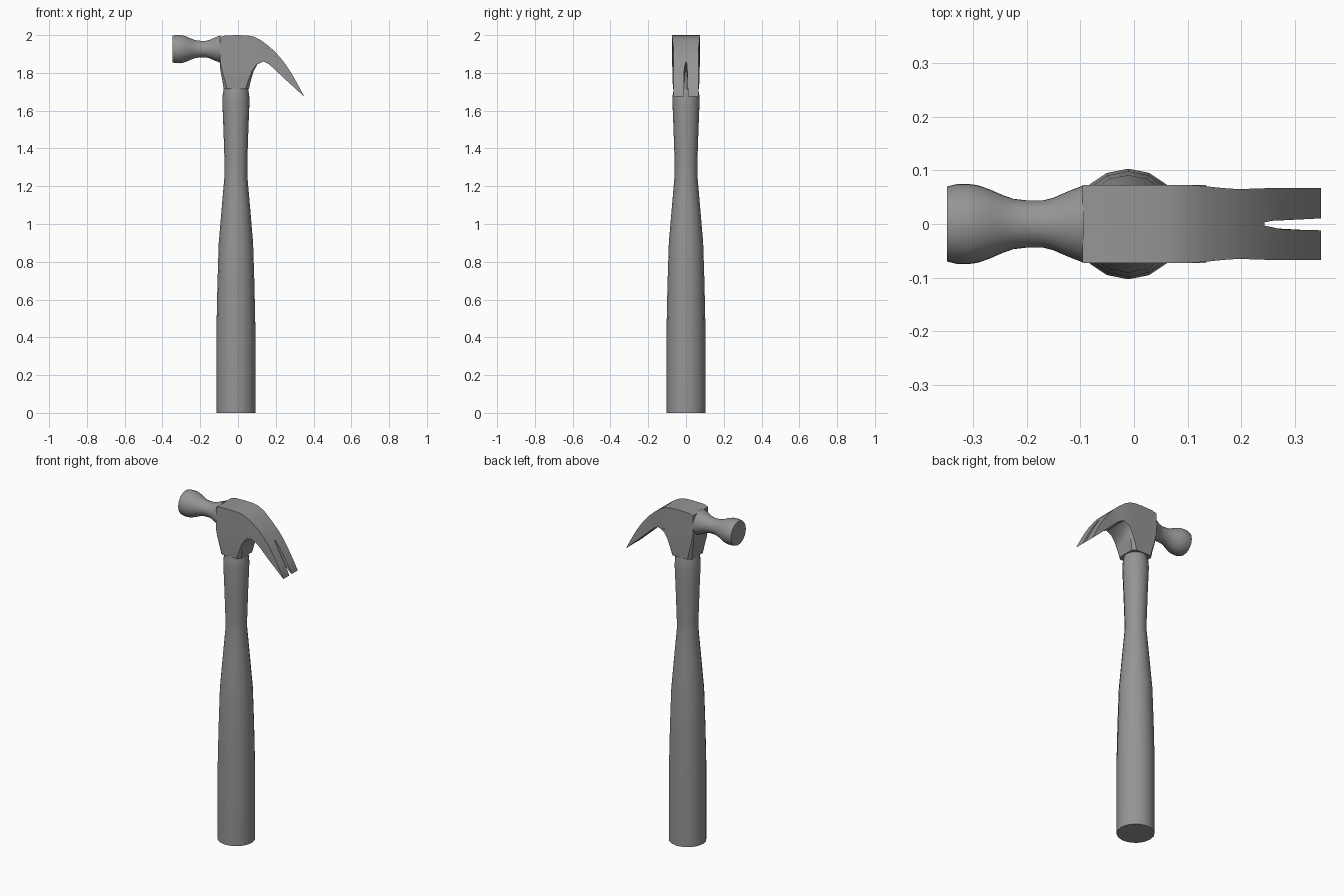
import bpy, bmesh, math

if "Cube" in bpy.data.objects:
    bpy.data.objects.remove(bpy.data.objects["Cube"])

CX = -0.011  # handle axis
GREY = bpy.data.materials.new("dark_grey")
GREY.diffuse_color = (.3, .3, .3, 1)
GREY.use_nodes = True
GREY.node_tree.nodes["Principled BSDF"].inputs["Base Color"].default_value = GREY.diffuse_color


def loft(name, rings, caps=(True, True), angle=30):
    """Skin a list of equal-length closed rings of 3D points."""
    bm = bmesh.new()
    vs = [[bm.verts.new(p) for p in r] for r in rings]
    n = len(rings[0])
    for a, b in zip(vs, vs[1:]):
        for i in range(n):
            bm.faces.new((a[i], a[(i + 1) % n], b[(i + 1) % n], b[i]))
    if caps[0]:
        bm.faces.new(vs[0])
    if caps[1]:
        bm.faces.new(vs[-1])
    bmesh.ops.recalc_face_normals(bm, faces=bm.faces)
    me = bpy.data.meshes.new(name)
    bm.to_mesh(me)
    bm.free()
    me.materials.append(GREY)
    ob = bpy.data.objects.new(name, me)
    bpy.context.collection.objects.link(ob)
    smooth(ob, angle)
    return ob


def smooth(ob, angle):
    bpy.ops.object.select_all(action='DESELECT')
    bpy.context.view_layer.objects.active = ob
    ob.select_set(True)
    bpy.ops.object.shade_smooth_by_angle(angle=math.radians(angle))


def circle(r, n):
    return [(r * math.cos(2 * math.pi * i / n), r * math.sin(2 * math.pi * i / n)) for i in range(n)]


# Handle: 16-sided turned grip
grip = [(0, .103), (.45, .103), (.68, .098), (.9, .091), (1.1, .074), (1.26, .060),
        (1.32, .060), (1.5, .066), (1.65, .072), (1.685, .070), (1.72, .064)]
loft("handle", [[(CX + x, y, z) for x, y in circle(r, 16)] for z, r in grip])

# Poll: round striking face and waisted neck
poll = [(-.348, .070), (-.33, .0745), (-.31, .075), (-.29, .072), (-.27, .065), (-.245, .054),
        (-.225, .047), (-.20, .044), (-.17, .044), (-.15, .049), (-.125, .060), (-.093, .0725)]
loft("striking_face", [[(x, y, 1.926 + z) for y, z in circle(r, 32)] for x, r in poll], angle=40)

# Socket: collar growing into the rectangular head (z, x0, x1, half width, chamfer)
socket = [(1.715, -.076, .058, .069, .018), (1.76, -.083, .068, .071, .014),
          (1.81, -.093, .083, .0725, .009), (1.845, -.096, .103, .073, .005),
          (1.862, -.096, .135, .073, .002)]
rings = []
for z, a, b, w, c in socket:
    rings.append([(a, -w + c, z), (a + c, -w, z), (b - c, -w, z), (b, -w + c, z),
                  (b, w - c, z), (b - c, w, z), (a + c, w, z), (a, w - c, z)])
loft("handle_socket", rings, caps=(True, False), angle=40)

# Head body and curved claw (x, top z, bottom z, half width)
claw = [(-.096, 1.99, 1.862, .073), (-.07, 1.998, 1.862, .073), (0, 2.0, 1.862, .073),
        (.05, 1.998, 1.862, .073), (.085, 1.991, 1.862, .073), (.115, 1.977, 1.862, .072),
        (.137, 1.962, 1.860, .070), (.165, 1.940, 1.845, .067), (.195, 1.913, 1.818, .065),
        (.225, 1.880, 1.789, .066), (.255, 1.841, 1.761, .067), (.285, 1.795, 1.734, .067),
        (.315, 1.742, 1.706, .067), (.348, 1.680, 1.676, .067)]
head = loft("claw_head", [[(x, -w, t), (x, w, t), (x, w, b), (x, -w, b)] for x, t, b, w in claw])

# Slanted V-slot that splits the claw
rings = []
for z in (1.6, 2.05):
    s = (z - 1.86) * .75
    half = [(.245 + s, .003), (.275 + s, .006), (.50, .015)]
    rings.append([(x, -y, z) for x, y in half] + [(x, y, z) for x, y in reversed(half)])
cutter = loft("slot_cutter", rings)
mod = head.modifiers.new("slot", 'BOOLEAN')
mod.object = cutter
mod.solver = 'EXACT'
bpy.context.view_layer.objects.active = head
bpy.ops.object.modifier_apply(modifier="slot")
bpy.data.objects.remove(cutter)
smooth(head, 30)
